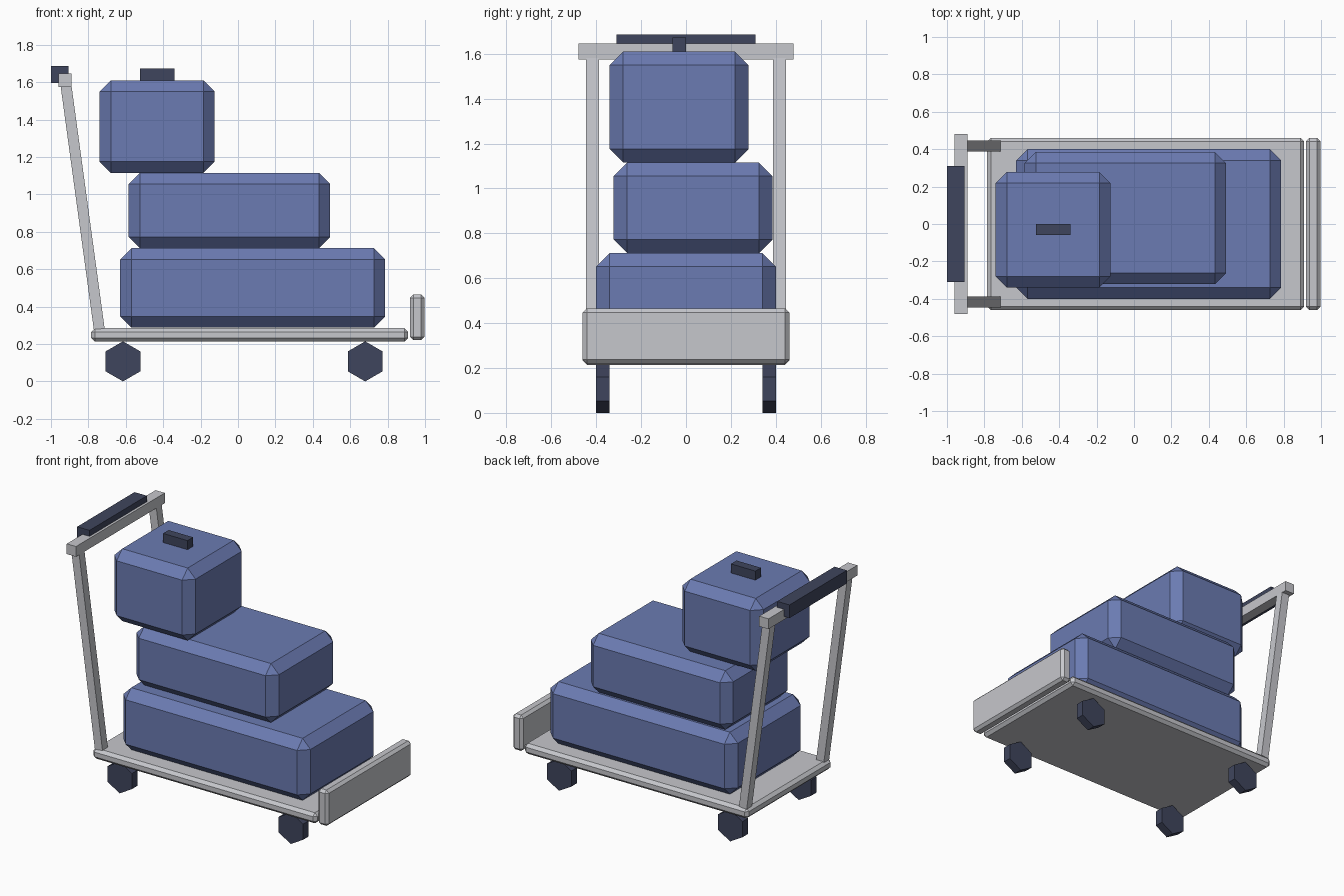
import bpy, bmesh, math
from mathutils import Vector, Matrix

default = bpy.data.objects.get("Cube")
if default:
    bpy.data.objects.remove(default, do_unlink=True)


def material(name, srgb):
    """Flat colour given as 0-255 sRGB, stored as linear."""
    lin = [((c / 255 + 0.055) / 1.055) ** 2.4 for c in srgb]
    mat = bpy.data.materials.new(name)
    mat.use_nodes = True
    mat.diffuse_color = (*lin, 1)
    bsdf = next(n for n in mat.node_tree.nodes if n.type == 'BSDF_PRINCIPLED')
    bsdf.inputs["Base Color"].default_value = (*lin, 1)
    bsdf.inputs["Roughness"].default_value = 0.8
    return mat


blue = material("blue fabric", (107, 123, 178))
metal = material("light grey metal", (198, 199, 204))
dark = material("dark rubber", (63, 69, 93))


def finish(name, bm, mat, matrix):
    mesh = bpy.data.meshes.new(name)
    bm.to_mesh(mesh)
    bm.free()
    mesh.materials.append(mat)
    obj = bpy.data.objects.new(name, mesh)
    obj.matrix_world = matrix
    bpy.context.collection.objects.link(obj)
    return obj


def box(name, lo, hi, mat, bevel=0.0, tilt=0.0):
    """Box between two corners, optionally chamfered and tilted about y."""
    lo, hi = Vector(lo), Vector(hi)
    bm = bmesh.new()
    bmesh.ops.create_cube(bm, size=1)
    bmesh.ops.scale(bm, vec=hi - lo, verts=bm.verts)
    if bevel:
        bmesh.ops.bevel(bm, geom=bm.edges[:], offset=bevel, segments=1,
                        profile=0.5, affect='EDGES')
    place = Matrix.Translation((lo + hi) / 2) @ Matrix.Rotation(tilt, 4, 'Y')
    return finish(name, bm, mat, place)


def wheel(name, x, y):
    """Six-sided wheel standing on a corner, axle along y."""
    radius = 0.107
    bm = bmesh.new()
    bmesh.ops.create_cone(bm, cap_ends=True, segments=6, radius1=radius,
                          radius2=radius, depth=0.06)
    # put a corner straight up after the axle is turned sideways
    v = bm.verts[:][0].co
    spin = math.pi / 2 - math.atan2(v.y, v.x)
    bmesh.ops.rotate(bm, verts=bm.verts, matrix=Matrix.Rotation(spin, 3, 'Z'))
    place = Matrix.Translation((x, y, radius)) @ Matrix.Rotation(math.pi / 2, 4, 'X')
    return finish(name, bm, dark, place)


# Cart deck and end plate
box("deck", (-0.785, -0.46, 0.213), (0.91, 0.46, 0.285), metal, 0.02)
box("end_plate", (0.92, -0.46, 0.22), (0.997, 0.46, 0.465), metal, 0.018)

# Wheels and leaning handle posts, one of each per side
foot, head = Vector((-0.742, 0, 0.28)), Vector((-0.922, 0, 1.6))
lean = math.atan2(head.x - foot.x, head.z - foot.z)
for side, s in (("left", 1), ("right", -1)):
    wheel(f"rear_wheel_{side}", -0.615, 0.37 * s)
    wheel(f"front_wheel_{side}", 0.68, 0.37 * s)
    mid = (foot + head) / 2 + Vector((0, 0.417 * s, 0))
    half = Vector((0.029, 0.029, (head - foot).length / 2))
    box(f"handle_post_{side}", mid - half, mid + half, metal, tilt=lean)

# Push handle
box("handle_crossbar", (-0.96, -0.48, 1.575), (-0.89, 0.48, 1.645), metal)
box("handle_grip", (-1.0, -0.31, 1.596), (-0.907, 0.31, 1.686), dark)

# Stacked luggage
box("bottom_bag", (-0.63, -0.40, 0.288), (0.787, 0.40, 0.712), blue, 0.06)
box("middle_bag", (-0.585, -0.322, 0.712), (0.493, 0.385, 1.115), blue, 0.06)
box("top_bag", (-0.74, -0.34, 1.115), (-0.125, 0.278, 1.61), blue, 0.06)
box("bag_handle", (-0.525, -0.06, 1.6), (-0.34, 0.0, 1.672), dark)
